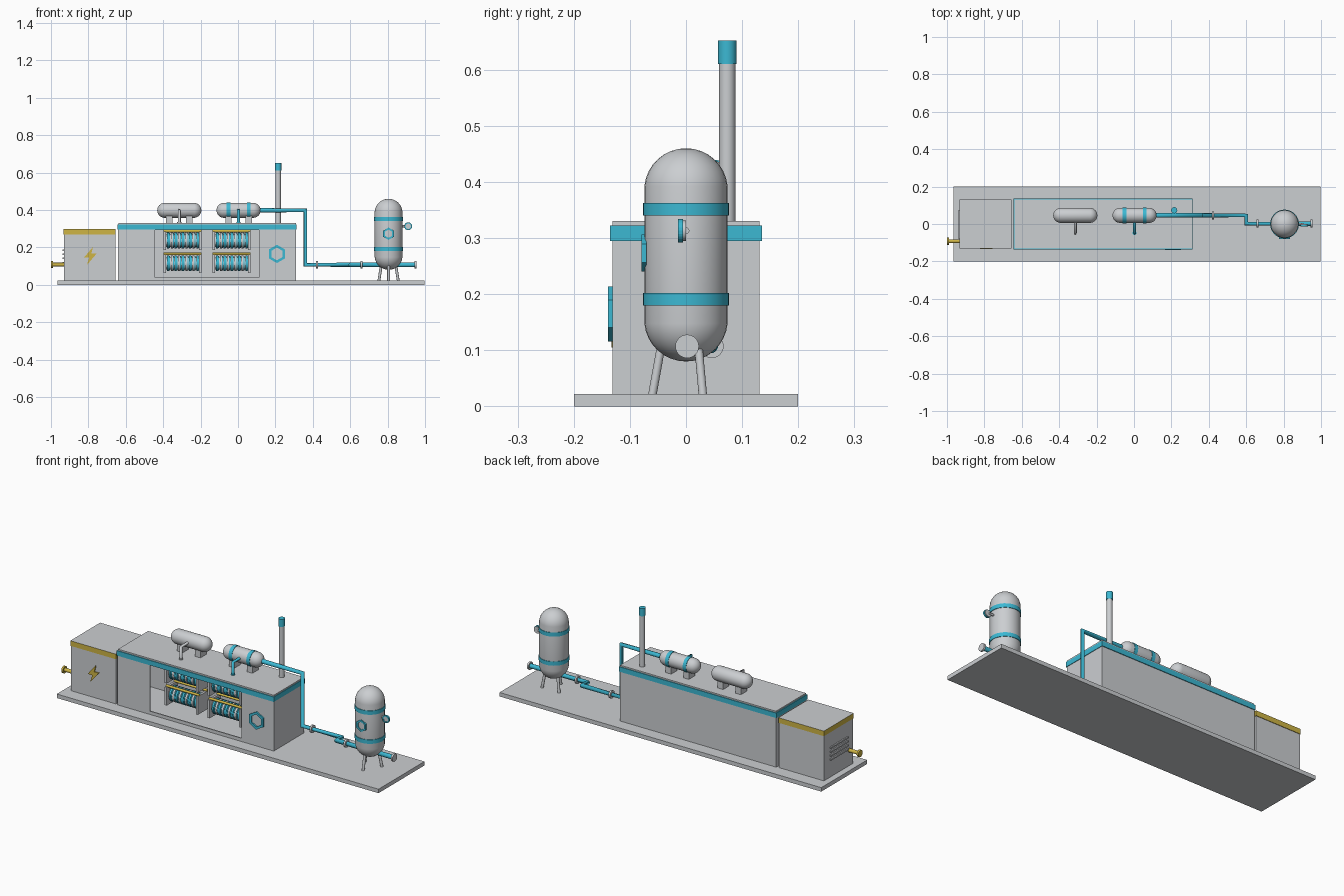
import bpy, bmesh, math
from mathutils import Vector, Matrix

if "Cube" in bpy.data.objects:
    bpy.data.objects.remove(bpy.data.objects["Cube"], do_unlink=True)


def material(name, rgb):
    m = bpy.data.materials.new(name)
    m.use_nodes = True
    m.diffuse_color = (*rgb, 1)
    m.node_tree.nodes["Principled BSDF"].inputs["Base Color"].default_value = (*rgb, 1)
    return m


GREY = material("light grey", (0.6, 0.62, 0.64))
CYAN = material("cyan", (0.045, 0.48, 0.65))
YELLOW = material("yellow", (0.62, 0.46, 0.06))


def finish(name, bm, mat, smooth=False):
    bmesh.ops.recalc_face_normals(bm, faces=bm.faces)
    mesh = bpy.data.meshes.new(name)
    bm.to_mesh(mesh)
    bm.free()
    mesh.materials.append(mat)
    ob = bpy.data.objects.new(name, mesh)
    bpy.context.collection.objects.link(ob)
    bpy.ops.object.select_all(action="DESELECT")
    ob.select_set(True)
    bpy.context.view_layer.objects.active = ob
    if smooth:
        bpy.ops.object.shade_smooth_by_angle(angle=math.radians(35))
    return ob


def box(name, x, y, z, mat):
    bm = bmesh.new()
    bmesh.ops.create_cube(bm, size=1)
    for v in bm.verts:
        v.co = [lo + (hi - lo) * (c + 0.5) for c, (lo, hi) in zip(v.co, (x, y, z))]
    return finish(name, bm, mat)


def rod(name, a, b, r, mat, sides=24):
    a, b = Vector(a), Vector(b)
    d = b - a
    bm = bmesh.new()
    bmesh.ops.create_cone(bm, cap_ends=True, segments=sides, radius1=r, radius2=r, depth=d.length)
    turn = Vector((0, 0, 1)).rotation_difference(d).to_matrix().to_4x4()
    bm.transform(Matrix.Translation((a + b) / 2) @ turn)
    return finish(name, bm, mat, True)


def capsule(name, centre, length, r, axis, mat):
    bm = bmesh.new()
    bmesh.ops.create_uvsphere(bm, u_segments=32, v_segments=17, radius=r)
    for v in bm.verts:
        v.co.z += math.copysign(length / 2 - r, v.co.z)
    if axis == "X":
        bm.transform(Matrix.Rotation(math.pi / 2, 4, "Y"))
    bm.transform(Matrix.Translation(centre))
    return finish(name, bm, mat, True)


def pipe(name, points, r, mat):
    curve = bpy.data.curves.new(name, "CURVE")
    curve.dimensions = "3D"
    curve.bevel_depth = r
    curve.bevel_resolution = 4
    curve.use_fill_caps = True
    spline = curve.splines.new("POLY")
    spline.points.add(len(points) - 1)
    for p, co in zip(spline.points, points):
        p.co = (*co, 1)
    curve.materials.append(mat)
    ob = bpy.data.objects.new(name, curve)
    bpy.context.collection.objects.link(ob)


def ring(name, centre, outer, inner, depth, sides, mat):
    # flat ring facing the front
    bm = bmesh.new()
    rows = []
    for k in range(sides):
        s, c = math.sin(k * math.tau / sides), math.cos(k * math.tau / sides)
        rows.append([bm.verts.new(Vector(centre) + Vector((r * s, y, r * c)))
                     for r, y in ((outer, 0), (inner, 0), (inner, depth), (outer, depth))])
    for k in range(sides):
        p, q = rows[k - 1], rows[k]
        for i in range(4):
            bm.faces.new((p[i - 1], p[i], q[i], q[i - 1]))
    return finish(name, bm, mat)


# Base slab
box("base_slab", (-0.965, 0.997), (-0.2, 0.2), (0, 0.022), GREY)

# Main container: hollow, with a large front opening
container = box("container", (-0.642, 0.31), (-0.131, 0.131), (0.022, 0.32), GREY)
for x, y, z in (((-0.635, 0.303), (-0.125, 0.125), (0.03, 0.31)),
                ((-0.445, 0.112), (-0.2, 0), (0.04, 0.294))):
    cutter = box("cutter", x, y, z, GREY)
    cutter.hide_render = True
    mod = container.modifiers.new("cut", "BOOLEAN")
    mod.operation = "DIFFERENCE"
    mod.solver = "EXACT"
    mod.object = cutter
    bpy.context.view_layer.objects.active = container
    bpy.ops.object.modifier_apply(modifier=mod.name)
    bpy.data.objects.remove(cutter, do_unlink=True)
for side in (-1, 1):
    box("container_side_band", (-0.645, 0.313), sorted((side * 0.129, side * 0.135)), (0.295, 0.322), CYAN)
box("container_left_band", (0.308, 0.313), (-0.135, 0.135), (0.295, 0.322), CYAN)
box("container_right_band", (-0.645, -0.64), (-0.135, 0.135), (0.295, 0.322), CYAN)
box("container_roof", (-0.64, 0.31), (-0.131, 0.131), (0.318, 0.33), GREY)
ring("container_hexagon_trim", (0.208, -0.139, 0.165), 0.049, 0.034, 0.009, 6, CYAN)

# Cell stacks inside the container
for x0 in (-0.398, -0.136):
    for z in (0.115, 0.237):
        for x in (x0, x0 + 0.19):
            box("stack_end_plate", (x, x + 0.012), (-0.07, 0.03), (z - 0.052, z + 0.048), GREY)
        rod("stack_core", (x0, -0.02, z), (x0 + 0.2, -0.02, z), 0.034, GREY)
        for i in range(9):
            x = x0 + 0.019 + i * 0.0195
            rod("stack_disc", (x, -0.02, z), (x + 0.011, -0.02, z), 0.042, CYAN if i % 2 == 0 else GREY)
            rod("stack_spacer", (x + 0.011, -0.02, z), (x + 0.016, -0.02, z), 0.039, CYAN)
        for y in (-0.055, 0.015):
            rod("stack_tie_rod", (x0, y, z + 0.05), (x0 + 0.202, y, z + 0.05), 0.007, YELLOW, 12)

# Electrical cabinet
box("cabinet", (-0.93, -0.656), (-0.127, 0.127), (0.022, 0.29), GREY)
band = box("cabinet_top", (-0.932, -0.654), (-0.13, 0.13), (0.27, 0.298), YELLOW)
band.data.materials.append(GREY)
for face in band.data.polygons:
    face.material_index = int(face.normal.z > 0.5)
for i in range(4):
    z = 0.115 + i * 0.022
    box("cabinet_louvre", (-0.937, -0.928), (-0.08, 0.075), (z, z + 0.008), GREY)

# Lightning warning plate
bm = bmesh.new()
bolt = ((0.015, 0.048), (-0.034, -0.01), (-0.006, -0.01), (-0.018, -0.05), (0.034, 0.012), (0.006, 0.012))
face = bm.faces.new([bm.verts.new((-0.79 + x, -0.133, 0.155 + z)) for x, z in bolt])
out = bmesh.ops.extrude_face_region(bm, geom=[face])
bmesh.ops.translate(bm, vec=(0, 0.008, 0), verts=[v for v in out["geom"] if isinstance(v, bmesh.types.BMVert)])
finish("lightning_plate", bm, YELLOW)

# Supply pipe
rod("supply_pipe", (-0.995, -0.092, 0.108), (-0.92, -0.092, 0.108), 0.01, YELLOW)
rod("supply_flange", (-1, -0.092, 0.108), (-0.99, -0.092, 0.108), 0.019, YELLOW)

# Roof tanks with feet and outlet pipes
for x, mat in ((-0.314, GREY), (0.003, CYAN)):
    capsule("roof_tank", (x, 0.046, 0.398), 0.236, 0.04, "X", GREY)
    for dx in (-0.054, 0.054):
        box("roof_tank_foot", (x + dx - 0.017, x + dx + 0.017), (0.02, 0.072), (0.33, 0.385), GREY)
        if mat is CYAN:
            rod("roof_tank_band", (x + dx - 0.01, 0.046, 0.398), (x + dx + 0.01, 0.046, 0.398), 0.042, CYAN, 32)
    pipe("roof_tank_outlet", ((x, 0.04, 0.398), (x, -0.048, 0.398), (x, -0.048, 0.325)), 0.008, mat)
    rod("outlet_flange", (x, -0.048, 0.328), (x, -0.048, 0.336), 0.011, mat)

# Vent stack
rod("vent_stack", (0.215, 0.0735, 0.325), (0.215, 0.0735, 0.62), 0.0145, GREY)
rod("vent_cap", (0.215, 0.0735, 0.61), (0.215, 0.0735, 0.652), 0.0165, CYAN)

# Gas pipe from the roof tank to the storage tank
pipe("gas_pipe", ((0.1, 0.046, 0.398), (0.36, 0.046, 0.398), (0.36, 0.046, 0.107), (0.6, 0.046, 0.107),
                  (0.6, 0.002, 0.107), (0.95, 0.002, 0.107)), 0.0125, CYAN)
for x, y in ((0.422, 0.046), (0.66, 0.002), (0.95, 0.002)):
    rod("gas_pipe_flange", (x - 0.005, y, 0.107), (x + 0.005, y, 0.107), 0.021, GREY)

# Vertical storage tank
TX = 0.805
capsule("storage_tank", (TX, 0, 0.27), 0.38, 0.0745, "Z", GREY)
for z in (0.191, 0.351):
    rod("storage_tank_band", (TX, 0, z - 0.011), (TX, 0, z + 0.011), 0.077, CYAN, 32)
for deg in (-90, 30, 150):
    c, s = math.cos(math.radians(deg)), math.sin(math.radians(deg))
    rod("storage_tank_leg", (TX + 0.042 * c, 0.042 * s, 0.12), (TX + 0.06 * c, 0.06 * s, 0.02), 0.0075, GREY, 16)
ring("storage_tank_hexagon_trim", (TX, -0.079, 0.273), 0.033, 0.022, 0.009, 6, CYAN)

# Pressure gauge
rod("gauge_stem", (0.87, 0, 0.313), (0.905, 0, 0.313), 0.006, GREY, 16)
rod("gauge_body", (0.91, -0.011, 0.313), (0.91, 0, 0.313), 0.018, GREY)
ring("gauge_rim", (0.91, -0.014, 0.313), 0.021, 0.014, 0.009, 24, CYAN)
